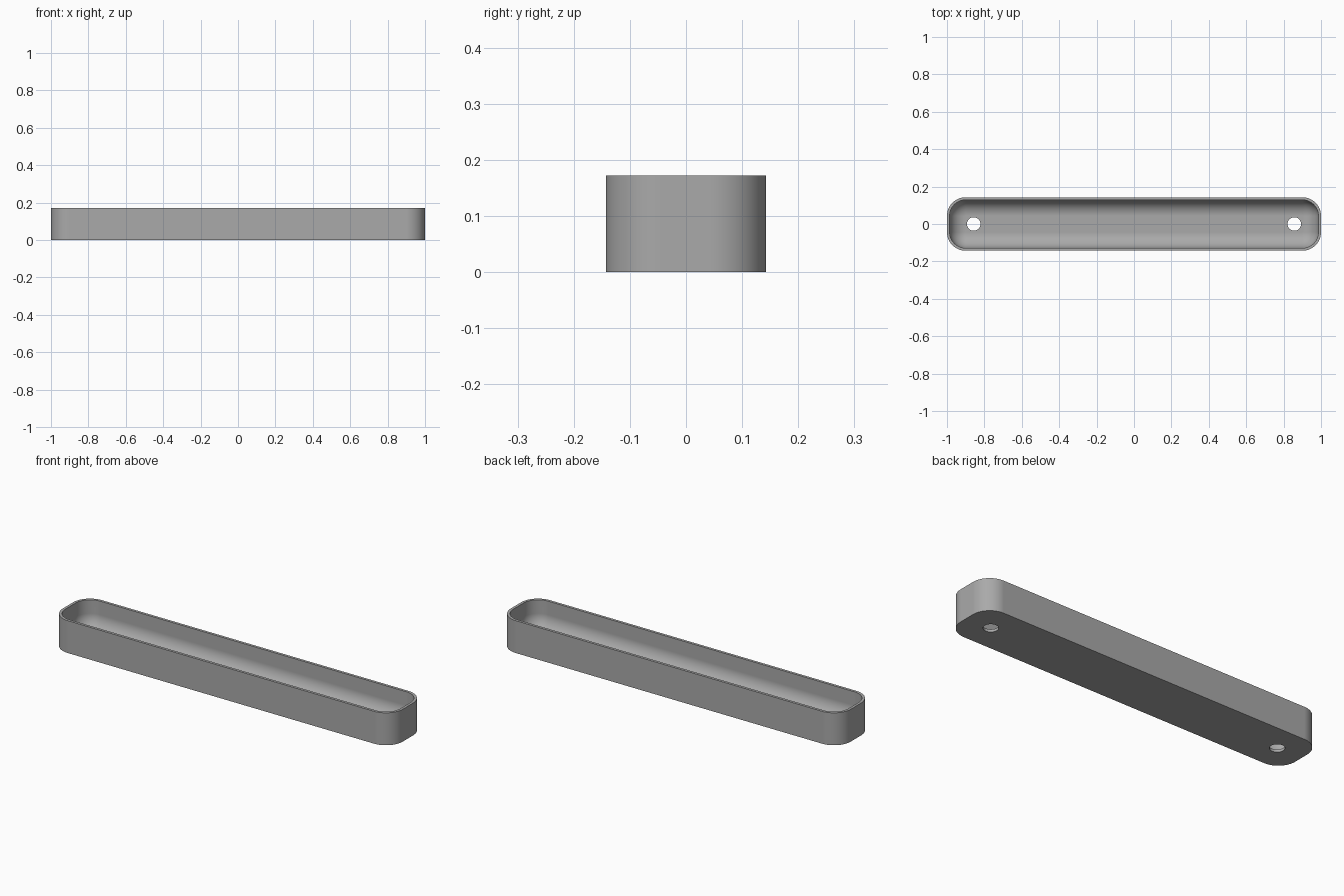
import bpy
import bmesh
from math import cos, sin, pi

if "Cube" in bpy.data.objects:
    bpy.data.objects.remove(bpy.data.objects["Cube"])

LENGTH, WIDTH, HEIGHT = 2.0, 0.286, 0.172
CORNER = 0.1
WALL = 0.0143
FLOOR = 0.0143
FILLET = 0.085
HOLE_X, HOLE_R = 0.857, 0.036
SEGS = 16

# Single grey material
grey = bpy.data.materials.new("plain_grey")
grey.use_nodes = True
colour = (0.4, 0.4, 0.4, 1)
grey.diffuse_color = colour
grey.node_tree.nodes["Principled BSDF"].inputs["Base Color"].default_value = colour


def rounded_ring(bm, inset, z):
    """Rounded rectangle of vertices, shrunk inward by inset."""
    r = CORNER - inset
    cx, cy = LENGTH / 2 - CORNER, WIDTH / 2 - CORNER
    ring = []
    for q, (sx, sy) in enumerate([(1, 1), (-1, 1), (-1, -1), (1, -1)]):
        for i in range(SEGS + 1):
            a = (q + i / SEGS) * pi / 2
            ring.append(bm.verts.new((sx * cx + r * cos(a), sy * cy + r * sin(a), z)))
    return ring


# Wall section from outer base, over the rim, down to the filleted floor
section = [(0, 0), (0, HEIGHT), (WALL, HEIGHT)]
for i in range(SEGS + 1):
    a = i / SEGS * pi / 2
    section.append((WALL + FILLET * (1 - cos(a)), FLOOR + FILLET * (1 - sin(a))))

# Tray shell
bm = bmesh.new()
rings = [rounded_ring(bm, inset, z) for inset, z in section]
for low, high in zip(rings, rings[1:]):
    n = len(low)
    for i in range(n):
        j = (i + 1) % n
        bm.faces.new((low[i], low[j], high[j], high[i]))
bm.faces.new(rings[0][::-1])
bm.faces.new(rings[-1])
bmesh.ops.recalc_face_normals(bm, faces=bm.faces)
mesh = bpy.data.meshes.new("tray")
bm.to_mesh(mesh)
bm.free()
tray = bpy.data.objects.new("tray", mesh)
bpy.context.collection.objects.link(tray)
mesh.materials.append(grey)

# Round drain holes near both ends of the floor
bpy.context.view_layer.objects.active = tray
for side in (-1, 1):
    bpy.ops.mesh.primitive_cylinder_add(vertices=48, radius=HOLE_R, depth=0.1,
                                        location=(side * HOLE_X, 0, 0))
    cutter = bpy.context.object
    cutter.name = "hole_cutter"
    cutter.hide_render = True
    cutter.data.materials.append(grey)
    cut = tray.modifiers.new("hole", "BOOLEAN")
    cut.operation = "DIFFERENCE"
    cut.solver = "EXACT"
    cut.object = cutter
    bpy.context.view_layer.objects.active = tray
    bpy.ops.object.modifier_apply(modifier=cut.name)
    bpy.data.objects.remove(cutter)

# Smooth shading with crisp rim, base and hole edges
bpy.ops.object.select_all(action="DESELECT")
tray.select_set(True)
bpy.context.view_layer.objects.active = tray
bpy.ops.object.shade_smooth_by_angle(angle=pi / 6)
weighted = tray.modifiers.new("even_normals", "WEIGHTED_NORMAL")
weighted.keep_sharp = True
